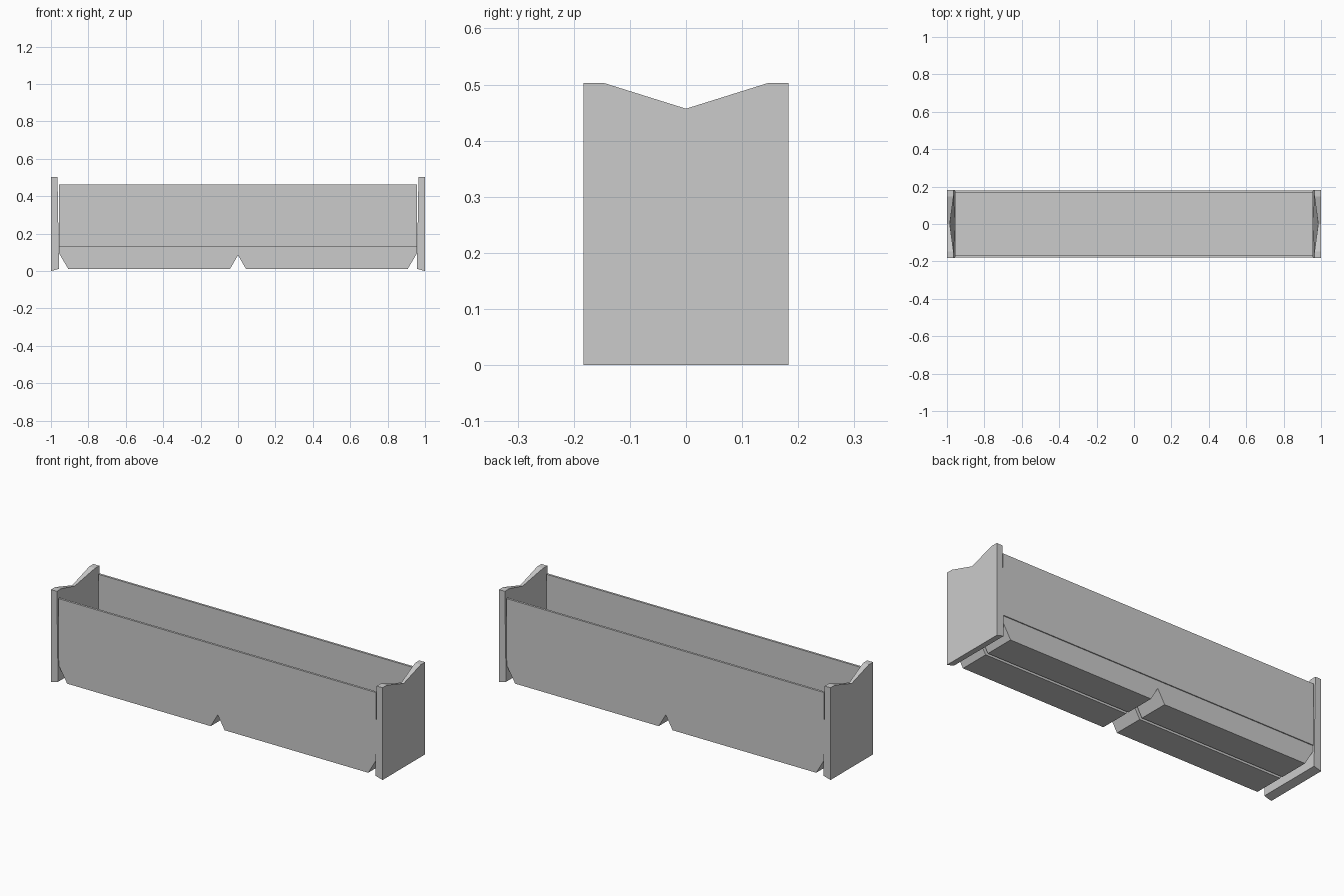
import bpy, bmesh

if "Cube" in bpy.data.objects:
    bpy.data.objects.remove(bpy.data.objects["Cube"])


def prism(name, profile, place, a, b):
    """Extrude a 2D profile between depths a and b; place maps (u, v, d) to 3D."""
    bm = bmesh.new()
    rings = [[bm.verts.new(place(u, v, d)) for u, v in profile] for d in (a, b)]
    n = len(profile)
    bm.faces.new(rings[0])
    bm.faces.new(rings[1])
    for i in range(n):
        j = (i + 1) % n
        bm.faces.new((rings[0][i], rings[0][j], rings[1][j], rings[1][i]))
    bmesh.ops.recalc_face_normals(bm, faces=bm.faces)
    mesh = bpy.data.meshes.new(name)
    bm.to_mesh(mesh)
    bm.free()
    ob = bpy.data.objects.new(name, mesh)
    bpy.context.collection.objects.link(ob)
    return ob


def along_y(u, v, d):
    return (u, d, v)


def along_x(u, v, d):
    return (d, u, v)


# End panels: V-notched top, inner face hollowed towards the notch
end_profile = [(-0.183, 0), (0, 0), (0.183, 0), (0.183, 0.503), (0.147, 0.503),
               (0, 0.457), (-0.147, 0.503), (-0.183, 0.503)]
for side, name in ((-1, "left_end_panel"), (1, "right_end_panel")):
    panel = prism(name, end_profile, along_x, side * 0.957, side)
    for v in panel.data.vertices:
        if abs(v.co.x) < 0.98:
            if v.co.z > 0.4:
                v.co.x = side * (0.985 if abs(v.co.y) < 0.01 else 0.965)
            else:
                v.co.z = 0.012

# Base skids: bevelled ends and a notch in the middle of the underside
half = [(0.042, 0.012), (0.908, 0.012), (0.957, 0.095), (0.957, 0.127)]
skid_profile = [(0, 0.085)] + half + [(-x, z) for x, z in reversed(half)]

# Long boards of the trough, slightly proud of the skids
for side, name in ((-1, "front"), (1, "back")):
    prism(name + "_base_skid", skid_profile, along_y, side * 0.008, side * 0.175)
    board = [(side * 0.167, 0.128), (side * 0.179, 0.128),
             (side * 0.179, 0.464), (side * 0.167, 0.464)]
    prism(name + "_board", board, along_x, -0.958, 0.958)

# Trough floor, closing the gap between the skids
floor = [(-0.17, 0.115), (0.17, 0.115), (0.17, 0.135), (-0.17, 0.135)]
prism("trough_floor", floor, along_x, -0.957, 0.957)
